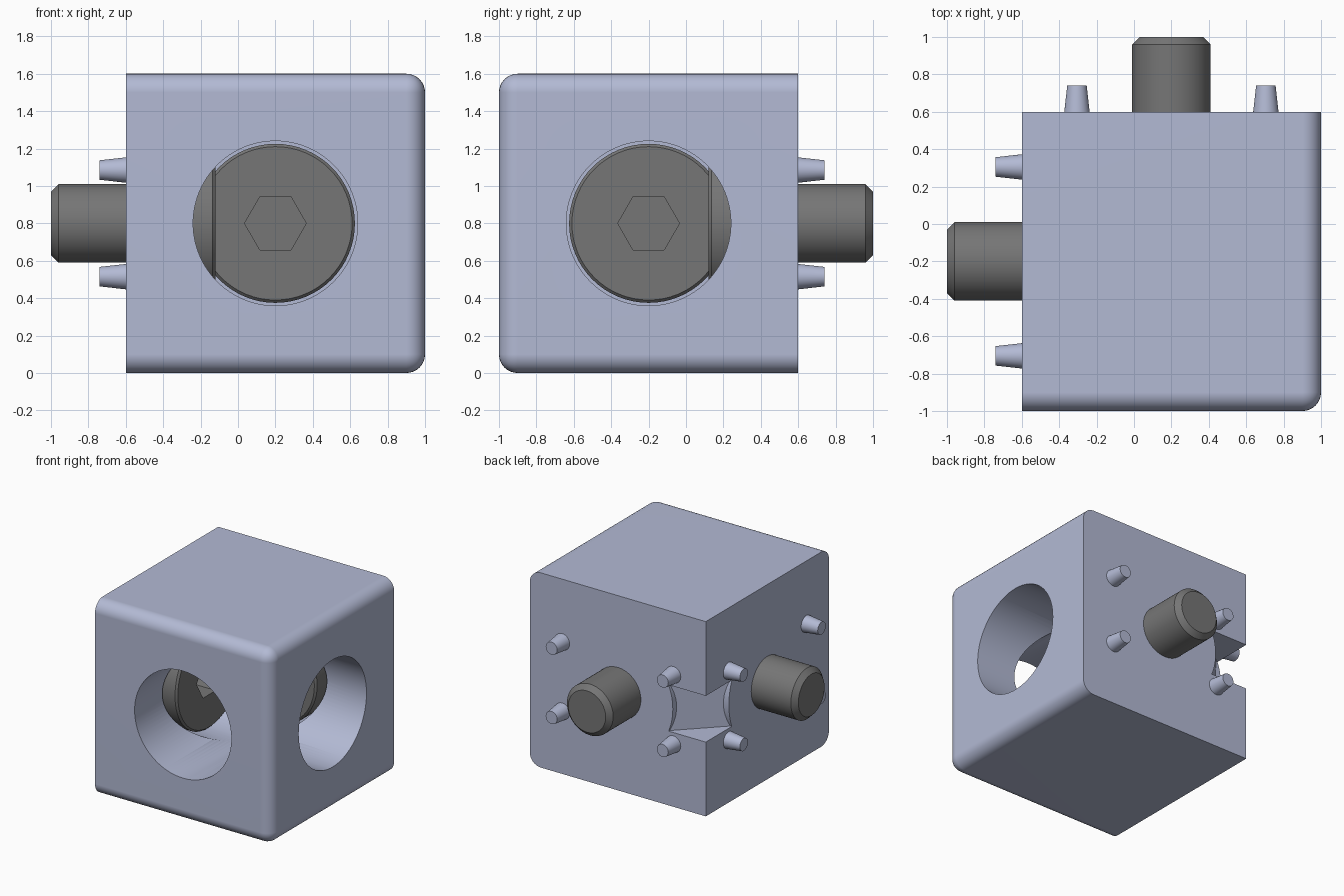
import bpy, bmesh, math
from mathutils import Matrix, Vector

old = bpy.data.objects.get("Cube")
if old:
    bpy.data.objects.remove(old, do_unlink=True)


def make_material(name, color, roughness):
    mat = bpy.data.materials.new(name)
    mat.use_nodes = True
    mat.diffuse_color = (*color, 1)
    bsdf = next(n for n in mat.node_tree.nodes if n.type == 'BSDF_PRINCIPLED')
    bsdf.inputs["Base Color"].default_value = (*color, 1)
    bsdf.inputs["Roughness"].default_value = roughness
    return mat


BLUE = make_material("pale blue grey", (0.45, 0.49, 0.66), 0.6)
STEEL = make_material("dark grey steel", (0.18, 0.18, 0.18), 0.6)


def finish(bm, name, mat=None):
    bmesh.ops.recalc_face_normals(bm, faces=bm.faces)
    mesh = bpy.data.meshes.new(name)
    bm.to_mesh(mesh)
    bm.free()
    obj = bpy.data.objects.new(name, mesh)
    bpy.context.collection.objects.link(obj)
    if mat:
        mesh.materials.append(mat)
    return obj


def lathe(name, profile, frame, mat=None, sides=64):
    """Spin (axial, radius) points, capped at both ends, in a local frame."""
    bm = bmesh.new()
    rings = []
    for t, r in profile:
        rings.append([bm.verts.new(frame @ Vector((
            r * math.cos(math.tau * i / sides),
            r * math.sin(math.tau * i / sides), t))) for i in range(sides)])
    for a, b in zip(rings, rings[1:]):
        for i in range(sides):
            j = (i + 1) % sides
            bm.faces.new((a[i], a[j], b[j], b[i]))
    bm.faces.new(rings[0])
    bm.faces.new(rings[-1])
    return finish(bm, name, mat)


def activate(obj):
    bpy.ops.object.select_all(action='DESELECT')
    obj.select_set(True)
    bpy.context.view_layer.objects.active = obj


def cut(obj, cutter):
    mod = obj.modifiers.new("cut", 'BOOLEAN')
    mod.operation = 'DIFFERENCE'
    mod.solver = 'EXACT'
    mod.object = cutter
    activate(obj)
    bpy.ops.object.modifier_apply(modifier=mod.name)
    bpy.data.objects.remove(cutter, do_unlink=True)


def smooth(obj):
    activate(obj)
    bpy.ops.object.shade_smooth_by_angle(angle=math.radians(30))
    mod = obj.modifiers.new("even shading", 'WEIGHTED_NORMAL')
    mod.keep_sharp = True


# Local z points out of the bolted face, local x is horizontal
turn = Matrix.Rotation(math.radians(-90), 4, 'X')
frames = {
    "back": Matrix.Translation((0.2, 0, 0.8)) @ turn,
    "right": Matrix.Translation((0, -0.2, 0.8))
    @ Matrix.Rotation(math.radians(90), 4, 'Z') @ turn,
}
SEAT = 0.37

# Block, rounded only along the edges of its two outer faces
bm = bmesh.new()
bmesh.ops.create_cube(bm, size=1.6)
bmesh.ops.translate(bm, verts=bm.verts, vec=(0.2, -0.2, 0.8))


def is_outer(edge):
    mid = (edge.verts[0].co + edge.verts[1].co) / 2
    flat = abs(edge.verts[0].co.z - edge.verts[1].co.z) < 0.01
    front, left = mid.y < -0.99, mid.x > 0.99
    return (front or left) if flat else (front and left)


bmesh.ops.bevel(bm, geom=[e for e in bm.edges if is_outer(e)], offset=0.1,
                segments=8, profile=0.5, affect='EDGES')
block = finish(bm, "corner_block", BLUE)

# Counterbores for the screw heads
for side, frame in frames.items():
    cut(block, lathe(side + "_bore", [(-1.2, 0.44), (SEAT, 0.44)], frame, sides=96))

# Diagonal notch across the inner corner, kept clear of the screw seats
bm = bmesh.new()
corner = [(-0.24, 0.61), (-0.61, 0.61), (-0.61, 0.24)]
base = bm.faces.new([bm.verts.new((x, y, 0.61)) for x, y in corner])
up = bmesh.ops.extrude_face_region(bm, geom=[base])["geom"]
bmesh.ops.translate(bm, vec=(0, 0, 0.38),
                    verts=[v for v in up if isinstance(v, bmesh.types.BMVert)])
notch = finish(bm, "notch_cutter")
for side, frame in frames.items():
    cut(notch, lathe(side + "_seat", [(0, 0.5), (0.8, 0.5)], frame, sides=96))
cut(block, notch)
smooth(block)

# Socket screws and locating pins on both bolted faces
screw_profile = [(0.12, 0.41), (0.135, 0.425), (SEAT, 0.425), (SEAT, 0.21),
                 (0.96, 0.21), (1.0, 0.17)]
for side, frame in frames.items():
    screw = lathe(side + "_screw", screw_profile, frame, STEEL)
    cut(screw, lathe("socket", [(0, 0.165), (0.3, 0.165)], frame, sides=6))
    smooth(screw)
    for end, x in (("inner", -0.505), ("outer", 0.505)):
        for level, z in (("upper", -0.285), ("lower", 0.285)):
            pin = lathe(f"{side}_{level}_{end}_pin", [(0.58, 0.07), (0.74, 0.052)],
                        frame @ Matrix.Translation((x, z, 0)), BLUE, sides=32)
            smooth(pin)
